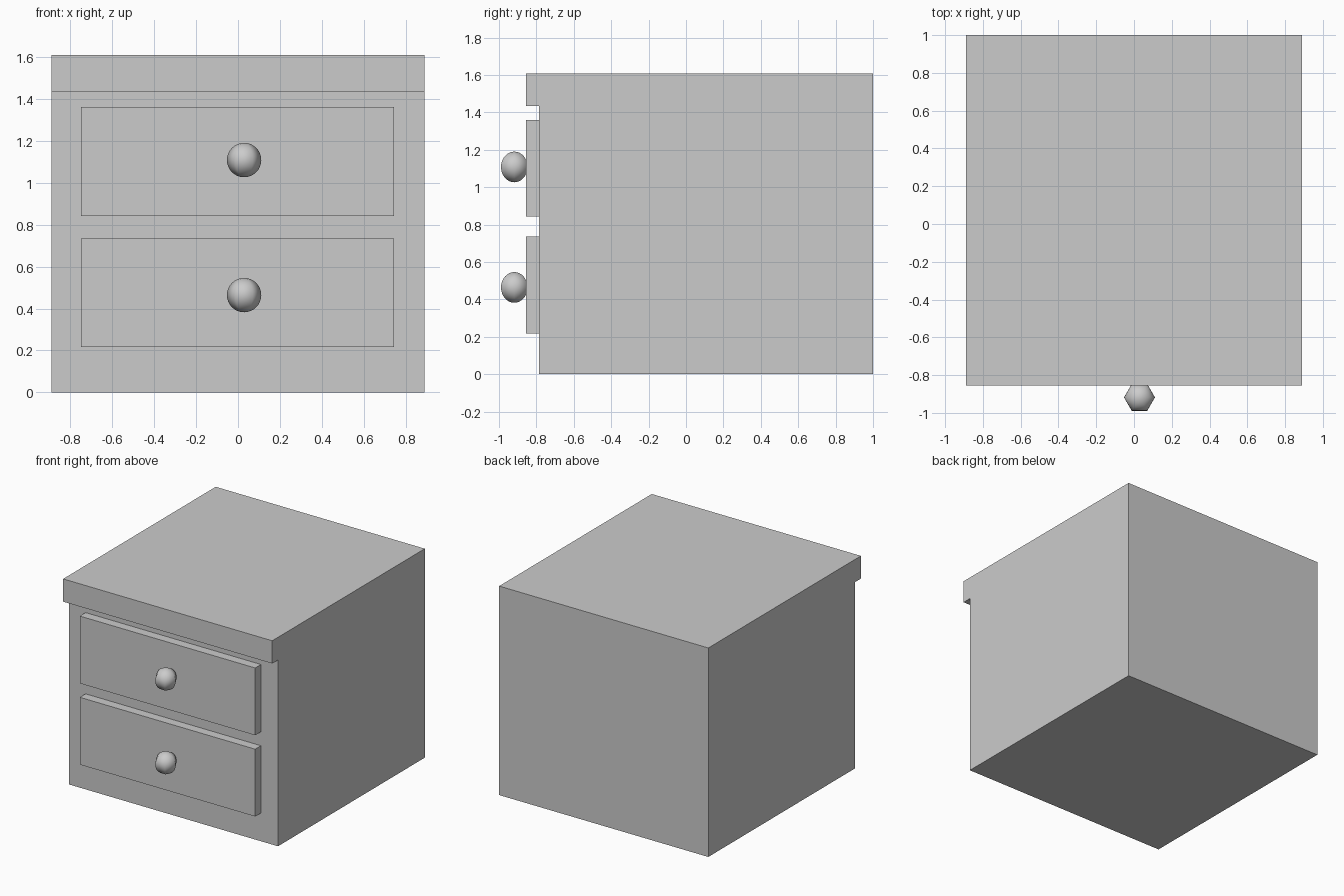
import bpy, bmesh
from math import pi
from mathutils import Matrix

if "Cube" in bpy.data.objects:
    bpy.data.objects.remove(bpy.data.objects["Cube"])


def add_object(name, bm):
    bmesh.ops.recalc_face_normals(bm, faces=bm.faces)
    mesh = bpy.data.meshes.new(name)
    bm.to_mesh(mesh)
    bm.free()
    obj = bpy.data.objects.new(name, mesh)
    bpy.context.collection.objects.link(obj)
    return obj


def extrude_profile(name, profile, x0, x1):
    """Extrude a closed (y, z) profile from x0 to x1."""
    bm = bmesh.new()
    face = bm.faces.new([bm.verts.new((x0, y, z)) for y, z in profile])
    ext = bmesh.ops.extrude_face_region(bm, geom=[face])
    verts = [v for v in ext["geom"] if isinstance(v, bmesh.types.BMVert)]
    bmesh.ops.translate(bm, verts=verts, vec=(x1 - x0, 0, 0))
    return add_object(name, bm)


def knob(name, x, y, z, radius):
    """Six-sided ball with fine rings, one edge pointing to the front."""
    bm = bmesh.new()
    bmesh.ops.create_uvsphere(
        bm, u_segments=6, v_segments=16, radius=radius,
        matrix=Matrix.Translation((x, y, z)) @ Matrix.Rotation(pi / 2, 4, "Z"))
    for f in bm.faces:
        f.smooth = True
    return add_object(name, bm)


FRONT, LIP, BACK = -0.785, -0.855, 1.0

# Cabinet body with the overhanging top lip at the front
extrude_profile("cabinet", [(BACK, 0), (BACK, 1.608), (LIP, 1.608),
                            (LIP, 1.433), (FRONT, 1.433), (FRONT, 0)],
                -0.89, 0.89)

# Two drawer fronts, each with a round knob
for label, z0, z1, knob_z in (("lower", 0.217, 0.735, 0.464),
                              ("upper", 0.842, 1.36, 1.108)):
    extrude_profile(label + "_drawer", [(FRONT, z0), (FRONT, z1),
                                        (LIP, z1), (LIP, z0)], -0.748, 0.745)
    knob(label + "_knob", 0.029, -0.918, knob_z, 0.082)
